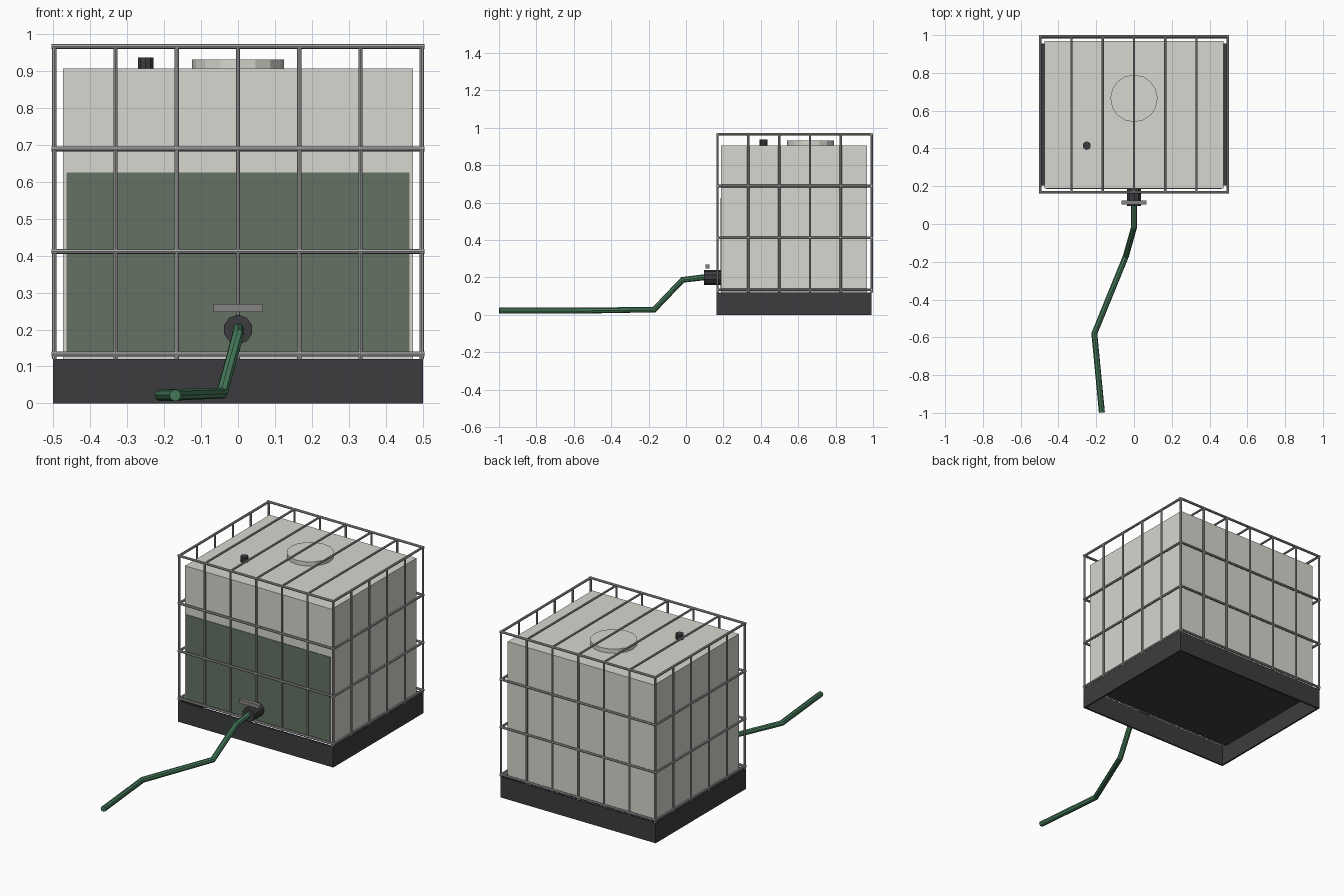
import bpy
from mathutils import Vector

if "Cube" in bpy.data.objects:
    bpy.data.objects.remove(bpy.data.objects["Cube"])


def material(name, r, g, b):
    m = bpy.data.materials.new(name)
    m.diffuse_color = (r, g, b, 1)
    m.use_nodes = True
    m.node_tree.nodes["Principled BSDF"].inputs["Base Color"].default_value = m.diffuse_color
    return m


PLASTIC = material("milky_plastic", 0.68, 0.67, 0.62)
LIQUID = material("green_liquid", 0.13, 0.17, 0.13)
DARK = material("dark_plastic", 0.045, 0.046, 0.05)
STEEL = material("galvanised_steel", 0.40, 0.40, 0.40)
HANDLE = material("handle_grey", 0.24, 0.23, 0.22)
HOSE = material("green_hose", 0.06, 0.19, 0.10)


def box(name, lo, hi, mat):
    lo, hi = Vector(lo), Vector(hi)
    bpy.ops.mesh.primitive_cube_add(size=1, location=(lo + hi) / 2)
    o = bpy.context.object
    o.name = name
    o.scale = hi - lo
    o.data.materials.append(mat)
    return o


def rod(name, a, b, r, mat, sides=8):
    a, b = Vector(a), Vector(b)
    d = b - a
    bpy.ops.mesh.primitive_cylinder_add(
        vertices=sides, radius=r, depth=d.length, location=(a + b) / 2,
        rotation=d.to_track_quat('Z', 'Y').to_euler())
    o = bpy.context.object
    o.name = name
    o.data.materials.append(mat)
    return o


# Pallet: thin skirt walls, open below, with a deck leaving front and back gaps
X, Y0, Y1, H, T = 0.5, 0.163, 0.993, 0.12, 0.01
box("pallet_front", (-X, Y0, 0), (X, Y0 + T, H), DARK)
box("pallet_back", (-X, Y1 - T, 0), (X, Y1, H), DARK)
for side, s in (("left", -1), ("right", 1)):
    xs = sorted((s * X, s * (X - T)))
    box("pallet_" + side, (xs[0], Y0 + T, 0), (xs[1], Y1 - T, H), DARK)
box("pallet_deck", (-X + T, 0.205, 0.108), (X - T, 0.955, H), DARK)

# Tank, visible liquid, lid and vent cap
box("tank", (-0.473, 0.188, H), (0.473, 0.968, 0.906), PLASTIC)
box("liquid", (-0.464, 0.185, 0.13), (0.464, 0.195, 0.625), LIQUID)
rod("lid", (0, 0.665, 0.9), (0, 0.665, 0.931), 0.125, PLASTIC, 16)
rod("vent_cap", (-0.25, 0.415, 0.9), (-0.25, 0.415, 0.936), 0.022, DARK, 10)

# Cage: four rings of rails, evenly spaced uprights, bars over the top
CX, CY0, CY1, ZTOP, R = 0.497, 0.168, 0.993, 0.966, 0.007
for i in range(4):
    z = 0.134 + i * (ZTOP - 0.134) / 3
    for y in (CY0, CY1):
        rod("cage_rail", (-CX - R, y, z), (CX + R, y, z), R, STEEL)
    for x in (-CX, CX):
        rod("cage_side_rail", (x, CY0, z), (x, CY1, z), R, STEEL)
for i in range(7):
    x = -CX + i * CX / 3
    for y in (CY0, CY1):
        rod("cage_upright", (x, y, H), (x, y, ZTOP + 0.004), 0.006, STEEL)
    if 0 < i < 6:
        rod("cage_top_bar", (x, CY0, ZTOP), (x, CY1, ZTOP), 0.006, STEEL)
for i in range(1, 5):
    y = CY0 + i * (CY1 - CY0) / 5
    for x in (-CX, CX):
        rod("cage_side_upright", (x, y, H), (x, y, ZTOP + 0.004), 0.006, STEEL)

# Outlet valve and its handle
rod("valve", (0, 0.095, 0.2), (0, 0.19, 0.2), 0.04, DARK, 10)
box("valve_handle", (-0.066, 0.103, 0.247), (0.066, 0.125, 0.269), HANDLE)

# Hose running from the valve to the ground
path = [(0, 0.11, 0.202), (0, -0.018, 0.187), (-0.043, -0.17, 0.028),
        (-0.21, -0.58, 0.022), (-0.17, -0.998, 0.022)]
curve = bpy.data.curves.new("hose", 'CURVE')
curve.dimensions = '3D'
curve.bevel_depth = 0.016
curve.bevel_resolution = 2
curve.use_fill_caps = True
spline = curve.splines.new('POLY')
spline.points.add(len(path) - 1)
for p, co in zip(spline.points, path):
    p.co = (*co, 1)
spline.use_smooth = False
curve.materials.append(HOSE)
hose = bpy.data.objects.new("hose", curve)
bpy.context.collection.objects.link(hose)
